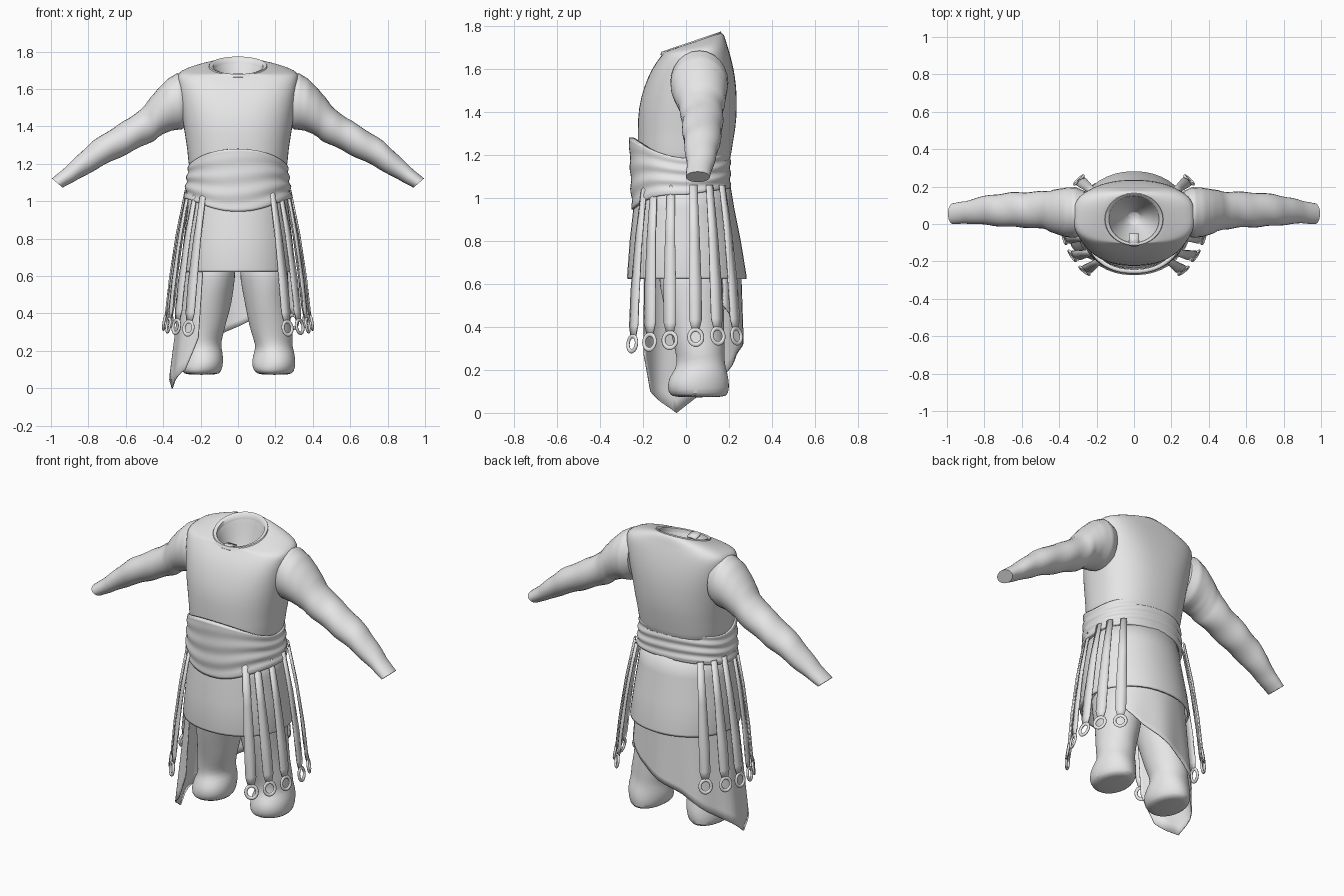
import bpy, math
from math import sin, cos, pi, radians
from mathutils import Vector

cube = bpy.data.objects.get("Cube")
if cube:
    bpy.data.objects.remove(cube)

grey = bpy.data.materials.new("plain_grey")
grey.use_nodes = True
grey.diffuse_color = (0.8, 0.8, 0.8, 1)
grey.node_tree.nodes["Principled BSDF"].inputs["Base Color"].default_value = (0.8, 0.8, 0.8, 1)


def make(name, verts, faces, thick=0, subdiv=0, sharp=40):
    mesh = bpy.data.meshes.new(name)
    mesh.from_pydata(verts, [], faces)
    mesh.materials.append(grey)
    obj = bpy.data.objects.new(name, mesh)
    bpy.context.collection.objects.link(obj)
    if thick:
        mod = obj.modifiers.new("thickness", "SOLIDIFY")
        mod.thickness = thick
    if subdiv:
        mod = obj.modifiers.new("smoothing", "SUBSURF")
        mod.levels = mod.render_levels = subdiv
    bpy.ops.object.select_all(action="DESELECT")
    obj.select_set(True)
    bpy.context.view_layer.objects.active = obj
    bpy.ops.object.shade_smooth_by_angle(angle=radians(sharp))
    return obj


def loft(name, rings, closed=True, cap_start=False, cap_end=False, **options):
    """Skin a list of equally long point rows; rings run counter-clockwise, bottom to top."""
    n = len(rings[0])
    verts = [p for ring in rings for p in ring]
    faces = []
    for r in range(len(rings) - 1):
        for i in range(n if closed else n - 1):
            j = (i + 1) % n
            faces.append((r * n + i, r * n + j, r * n + n + j, r * n + n + i))
    if cap_start:
        faces.append(tuple(reversed(range(n))))
    if cap_end:
        faces.append(tuple(range(len(verts) - n, len(verts))))
    return make(name, verts, faces, **options)


def power(v, e):
    return math.copysign(abs(v) ** e, v)


def angles(n):
    return [2 * pi * i / n for i in range(n)]


def body_ring(z, rx, front, back, tilt=0, square=0.85, n=40):
    """Rounded horizontal section, tilted up towards the back."""
    cy, ry = (front + back) / 2, (back - front) / 2
    pts = []
    for a in angles(n):
        y = ry * power(sin(a), square)
        pts.append((rx * power(cos(a), square), cy + y, z + tilt * y))
    return pts


# Tunic body with an open, hollow neck
loft("tunic_body", [body_ring(*r) for r in (
    (1.08, .262, -.22, .20),
    (1.22, .264, -.225, .21),
    (1.32, .278, -.225, .232),
    (1.42, .295, -.222, .238),
    (1.52, .308, -.195, .235, 0, .78),
    (1.60, .318, -.160, .222, 0, .72),
    (1.655, .326, -.125, .207, .04, .68),
    (1.685, .322, -.108, .195, .1, .68),
    (1.703, .285, -.105, .186, .18, .75),
    (1.718, .215, -.107, .178, .28),
    (1.724, .155, -.108, .165, .34, 1),
    (1.718, .138, -.103, .155, .34, 1),
    (1.69, .128, -.095, .145, .3, 1),
    (1.58, .09, -.05, .11, .1, 1),
    (1.48, .03, 0, .06, 0, 1))], cap_start=True, cap_end=True, subdiv=1, sharp=60)

# Raised neckband and its small front tab
loft("neckband", [body_ring(*r) for r in (
    (1.712, .160, -.120, .166, .33, 1),
    (1.727, .154, -.113, .163, .34, 1),
    (1.722, .134, -.100, .150, .34, 1),
    (1.70, .130, -.096, .146, .32, 1))], sharp=60)
loft("neck_tab", [[(s * .028, y, z) for s in (-1, 1)]
                  for y, z in ((-.118, 1.665), (-.10, 1.682), (-.05, 1.672))],
     closed=False, thick=.01)

# Sleeves: upper edge, lower edge, centre y and half depth of each section
SLEEVE = (
    (.27, 1.675, .26, 1.41, .062, .115),
    (.325, 1.685, .30, 1.385, .062, .135),
    (.375, 1.655, .355, 1.378, .062, .132),
    (.43, 1.60, .40, 1.36, .066, .120),
    (.50, 1.51, .45, 1.325, .073, .102),
    (.58, 1.445, .53, 1.285, .076, .096),
    (.68, 1.385, .63, 1.235, .076, .092),
    (.78, 1.318, .735, 1.185, .074, .083),
    (.86, 1.245, .82, 1.135, .070, .070),
    (.92, 1.183, .88, 1.103, .063, .060),
    (.995, 1.122, .938, 1.073, .055, .056))
for side, label in ((1, "left"), (-1, "right")):
    rings = []
    steps = 4
    for k in range(len(SLEEVE) - 1):
        for s in range(steps if k < len(SLEEVE) - 2 else steps + 1):
            t = s / steps
            xt, zt, xb, zb, cy, ry = [u + (v - u) * t for u, v in zip(SLEEVE[k], SLEEVE[k + 1])]
            ring = []
            for a in angles(24):
                # soft slanting creases below the shoulder
                fold = 1 + (.03 * sin(xt * 42 + 2 * sin(a + 1)) if .45 < xt < .93 else 0)
                h = .5 + .5 * sin(a) * fold
                ring.append((side * (xb + (xt - xb) * h), cy + side * ry * fold * cos(a), zb + (zt - zb) * h))
            rings.append(ring)
    loft(label + "_sleeve", rings, cap_start=True, cap_end=True, sharp=50)

# Waist sash with gathered folds and a pointed front
sash = []
for k in range(25):
    t = k / 24
    ring = []
    for a in angles(64):
        front, back = max(0, -sin(a)), max(0, sin(a))
        low = 1.015 - .07 * front ** 3 + .03 * back
        high = 1.185 + .095 * front ** 1.5 + .04 * back ** 2
        edge = min(1, t * 8, (1 - t) * 8)
        r = 1 + .016 * sin(t * 21 + 1.1 * sin(a * 2) + front * 2) * edge * (1 - .7 * t * front)
        rx = .288 - .02 * t
        ry = .248 + .012 * t if sin(a) < 0 else .212
        ring.append((rx * r * power(cos(a), .9), -.005 + ry * r * power(sin(a), .9), low + (high - low) * t))
    sash.append(ring)
loft("waist_sash", sash, thick=.022, sharp=50)

# Flared skirt
loft("skirt", [body_ring(*r) for r in (
    (.622, .306, -.272, .282, 0, .95),
    (.635, .308, -.274, .282, 0, .95),
    (.80, .290, -.262, .255, 0, .95),
    (.95, .272, -.245, .225, 0, .95),
    (1.10, .258, -.225, .200, 0, .95))], thick=.012)

# Trouser legs: z, centre x, centre y, half width, half depth
LEG = (
    (.072, .195, .060, .080, .115),
    (.085, .195, .058, .105, .138),
    (.13, .193, .055, .118, .145),
    (.18, .192, .056, .113, .135),
    (.225, .190, .070, .096, .112),
    (.27, .188, .068, .106, .112),
    (.34, .172, .058, .110, .118),
    (.45, .155, .045, .120, .135),
    (.58, .142, .030, .128, .152),
    (.72, .135, .020, .135, .165))
for side, label in ((1, "left"), (-1, "right")):
    rings = []
    for z, cx, cy, rx, ry in LEG:
        ring = []
        for a in angles(28):
            fold = 1 + .03 * sin(3 * a + z * 30)
            sag = .02 * sin(a + .6) * (.1 < z < .4)
            ring.append((side * cx + rx * fold * cos(a), cy + ry * fold * sin(a), z + sag))
        rings.append(ring)
    loft(label + "_trouser_leg", rings, cap_start=True, cap_end=True, subdiv=1, sharp=55)

# Slanted cloth hanging behind the legs and round the right side
HEM = ((42, .50), (65, .40), (90, .33), (115, .27), (140, .17), (165, .09),
       (190, 0), (205, .05), (218, .10), (230, .27))
cloth = []
for k in range(13):
    t = k / 12
    row = []
    for (a0, z0), (a1, z1) in zip(HEM, HEM[1:]):
        for s in range(4 if a1 < HEM[-1][0] else 5):
            deg = a0 + (a1 - a0) * s / 4
            a, z = radians(deg), z0 + (z1 - z0) * s / 4
            z = z + (.72 - z) * t
            drop = (.72 - z) / .72
            wave = .010 * sin(a * 9) * drop
            row.append(((.285 + .085 * drop + wave) * cos(a), (.255 + .015 * drop + wave) * sin(a), z))
    cloth.append(row)
loft("hanging_cloth", cloth, closed=False, thick=.006, sharp=60)

# Hanging straps, each ending in a flat ring: top x, y and ring x, y, z
STRAPS = (
    (.185, -.195, .265, -.250, .322),
    (.228, -.150, .330, -.170, .330),
    (.268, -.070, .372, -.075, .338),
    (.280, .035, .392, .045, .352),
    (.264, .110, .368, .148, .358),
    (.215, .170, .295, .235, .358))
for side, label in ((1, "left"), (-1, "right")):
    for i, (tx, ty, bx, by, bz) in enumerate(STRAPS, 1):
        top, ring_at = Vector((side * tx, ty, 1.06)), Vector((side * bx, by, bz))
        down = (ring_at - top).normalized()
        out = Vector((side * bx, by * 1.3, 0)).normalized()
        across = down.cross(out).normalized()
        out = across.cross(down).normalized()
        end = ring_at - down * .034
        rows = []
        for t, w in ((0, .018), (.35, .024), (.7, .030), (.93, .030), (1, .018)):
            mid = top.lerp(end, t) + out * .012 * sin(pi * t)
            rows.append([mid - across * w, mid + out * .005, mid + across * w])
        loft(f"{label}_strap_{i}", rows, closed=False, thick=.008)
        tube = [[ring_at + (across * cos(a) + down * 1.15 * sin(a)) * (.031 + .009 * cos(b)) + out * .007 * sin(b)
                 for b in angles(8)] for a in angles(28)]
        loft(f"{label}_strap_ring_{i}", tube + tube[:1], sharp=60)
